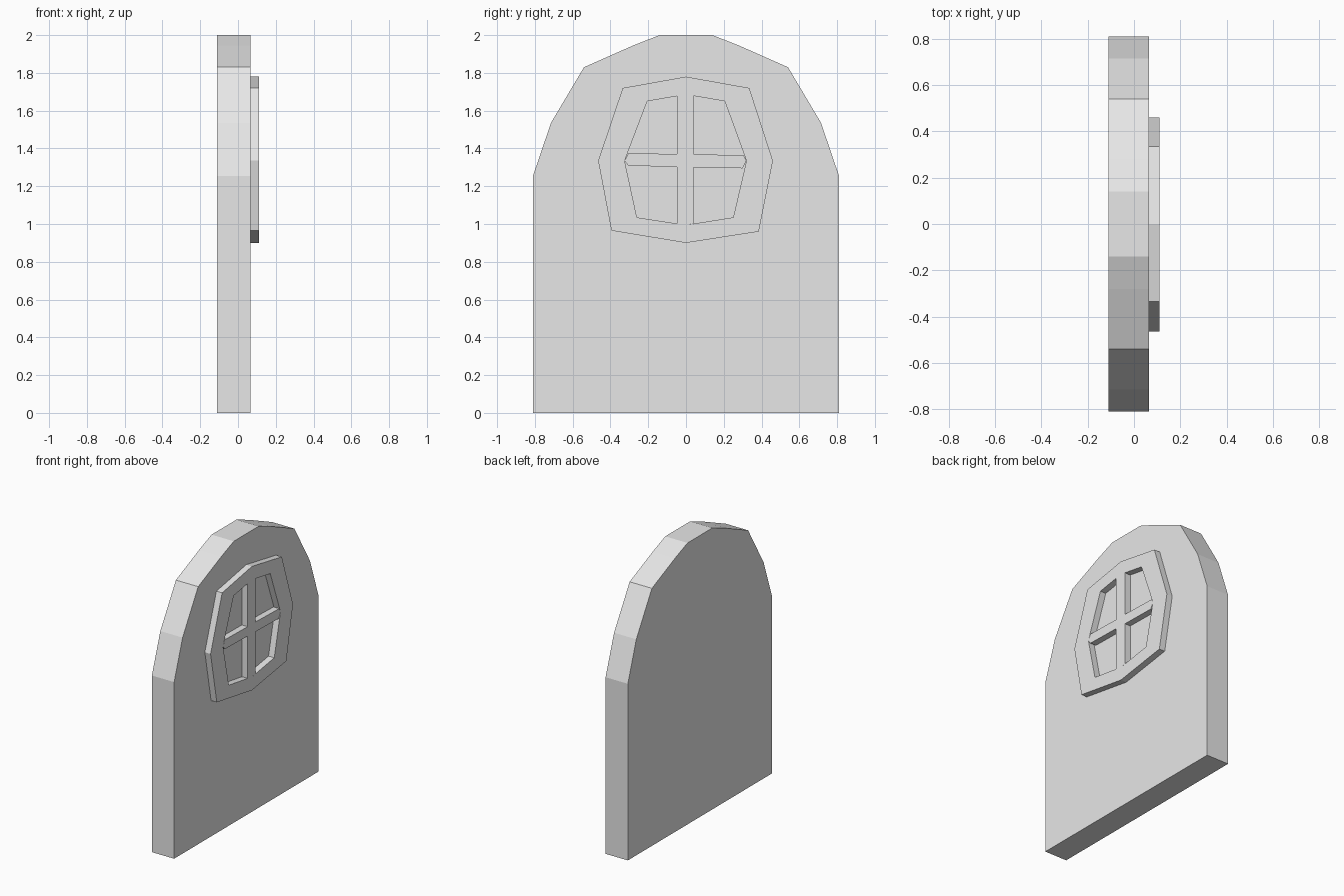
import bpy
import bmesh

if "Cube" in bpy.data.objects:
    bpy.data.objects.remove(bpy.data.objects["Cube"], do_unlink=True)

stone = bpy.data.materials.new("light grey")
stone.use_nodes = True
GREY = (0.8, 0.8, 0.8, 1)
stone.diffuse_color = GREY
stone.node_tree.nodes["Principled BSDF"].inputs["Base Color"].default_value = GREY


def finish(name, bm):
    bmesh.ops.recalc_face_normals(bm, faces=bm.faces)
    mesh = bpy.data.meshes.new(name)
    bm.to_mesh(mesh)
    bm.free()
    mesh.materials.append(stone)
    obj = bpy.data.objects.new(name, mesh)
    bpy.context.collection.objects.link(obj)
    return obj


def slab(name, outline, x0, x1):
    """Extrude a (y, z) outline along x."""
    bm = bmesh.new()
    face = bm.faces.new([bm.verts.new((x0, y, z)) for y, z in outline])
    new = bmesh.ops.extrude_face_region(bm, geom=[face])["geom"]
    verts = [v for v in new if isinstance(v, bmesh.types.BMVert)]
    bmesh.ops.translate(bm, verts=verts, vec=(x1 - x0, 0, 0))
    return finish(name, bm)


def ring(name, outer, inner, x0, x1):
    """Solid frame between two (y, z) outlines with matching points."""
    bm = bmesh.new()
    loops = [[bm.verts.new((x, y, z)) for y, z in pts]
             for pts, x in ((outer, x0), (outer, x1), (inner, x1), (inner, x0))]
    n = len(outer)
    for k in range(4):
        a, b = loops[k], loops[(k + 1) % 4]
        for i in range(n):
            j = (i + 1) % n
            bm.faces.new((a[i], a[j], b[j], b[i]))
    return finish(name, bm)


BACK, FACE, FRONT = -0.11, 0.065, 0.11

# Arched door panel
half = [(0.81, 0), (0.81, 1.255), (0.715, 1.535), (0.54, 1.83),
        (0.28, 1.945), (0.14, 2.0)]
slab("door_panel", half + [(-y, z) for y, z in reversed(half)], BACK, FACE)

# Eight-sided window frame
outer = [(0, 1.78), (0.335, 1.72), (0.46, 1.335), (0.385, 0.96),
         (0, 0.9), (-0.395, 0.965), (-0.465, 1.335), (-0.335, 1.72)]
inner = [(0, 1.685), (0.205, 1.65), (0.32, 1.335), (0.25, 1.035),
         (0, 0.995), (-0.26, 1.035), (-0.325, 1.335), (-0.205, 1.65)]
ring("window_frame", outer, inner, FACE, FRONT)

# Cross-shaped glazing bars with pointed ends
cross = [(0, 1.685), (0.04, 1.678), (0.04, 1.37), (0.305, 1.363),
         (0.32, 1.335), (0.3, 1.295), (0.04, 1.3), (0.04, 1.002),
         (0, 0.995), (-0.048, 1.002), (-0.048, 1.303), (-0.305, 1.308),
         (-0.325, 1.335), (-0.305, 1.375), (-0.048, 1.37), (-0.048, 1.677)]
slab("window_bars", cross, FACE, FRONT)
